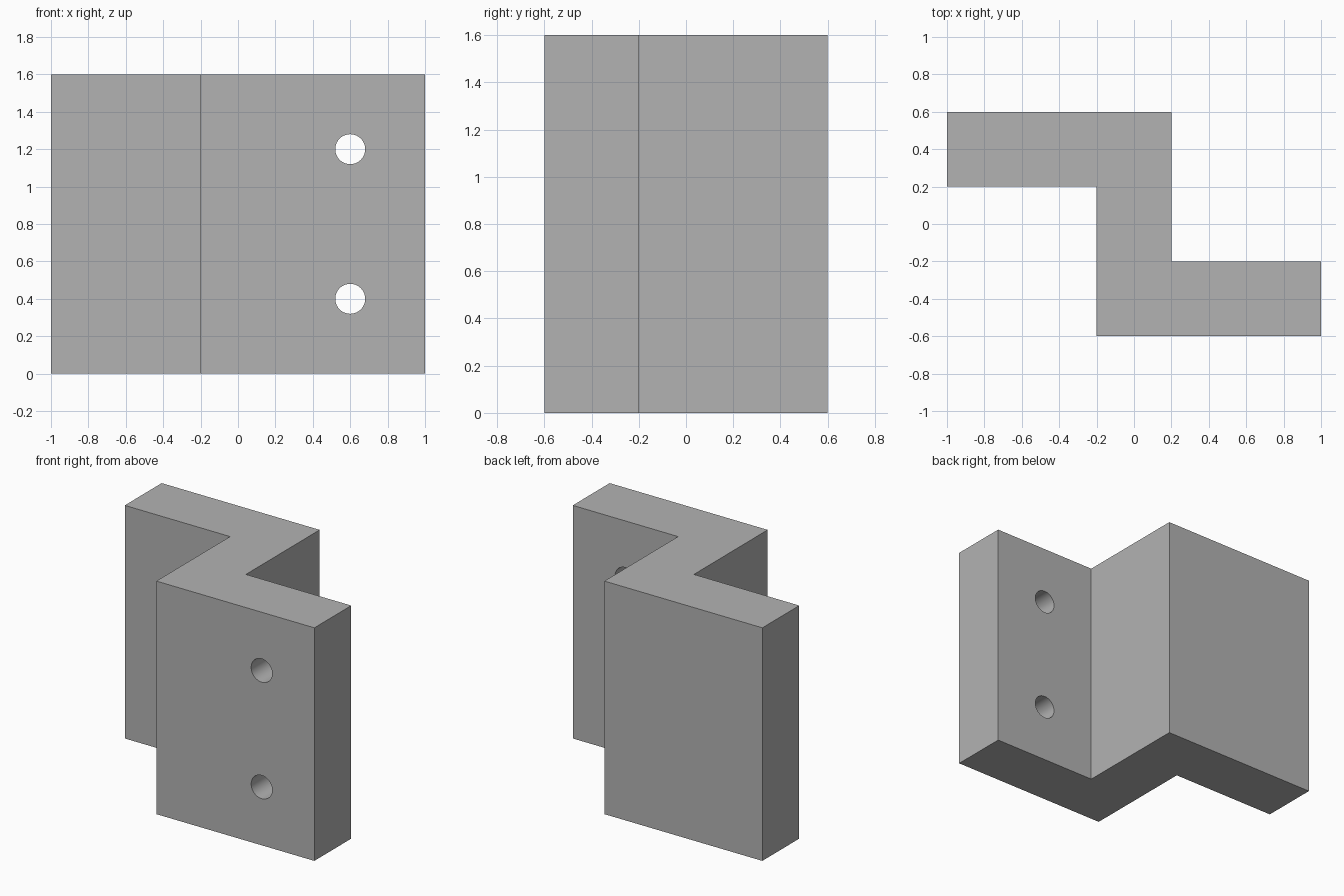
import bpy
import bmesh
import math

cube = bpy.data.objects.get("Cube")
if cube:
    bpy.data.objects.remove(cube, do_unlink=True)

HEIGHT = 1.6
HOLE_RADIUS = 0.08
HOLE_X, HOLE_Y = 0.6, -0.4
HOLE_HEIGHTS = (0.4, 1.2)

# Plain grey finish
grey = bpy.data.materials.new("plain_grey")
grey.use_nodes = True
colour = (0.45, 0.45, 0.45, 1.0)
grey.diffuse_color = colour
grey.node_tree.nodes["Principled BSDF"].inputs["Base Color"].default_value = colour

# Z-shaped profile: half the outline, repeated by a half turn
half = [(-1.0, 0.6), (-1.0, 0.2), (-0.2, 0.2), (-0.2, -0.6)]
outline = half + [(-x, -y) for x, y in half]

bm = bmesh.new()
base = bm.faces.new([bm.verts.new((x, y, 0)) for x, y in outline])
extruded = bmesh.ops.extrude_face_region(bm, geom=[base])["geom"]
bmesh.ops.translate(bm, vec=(0, 0, HEIGHT),
                    verts=[v for v in extruded if isinstance(v, bmesh.types.BMVert)])
bmesh.ops.recalc_face_normals(bm, faces=bm.faces)
mesh = bpy.data.meshes.new("z_bracket")
bm.to_mesh(mesh)
bm.free()
mesh.materials.append(grey)
bracket = bpy.data.objects.new("z_bracket", mesh)
bpy.context.collection.objects.link(bracket)


# Bolt holes through the front flange
def drill(target, z):
    bpy.ops.mesh.primitive_cylinder_add(
        vertices=64, radius=HOLE_RADIUS, depth=0.6,
        location=(HOLE_X, HOLE_Y, z), rotation=(math.pi / 2, 0, 0))
    cutter = bpy.context.object
    cutter.name = "hole_cutter"
    cutter.hide_render = True
    cutter.data.materials.append(grey)
    cut = target.modifiers.new("bolt_hole", 'BOOLEAN')
    cut.operation = 'DIFFERENCE'
    cut.solver = 'EXACT'
    cut.object = cutter
    bpy.ops.object.select_all(action='DESELECT')
    target.select_set(True)
    bpy.context.view_layer.objects.active = target
    bpy.ops.object.modifier_apply(modifier=cut.name)
    bpy.data.objects.remove(cutter, do_unlink=True)


for z in HOLE_HEIGHTS:
    drill(bracket, z)

# Round hole walls with crisp edges
bpy.ops.object.shade_smooth_by_angle(angle=math.radians(30))
